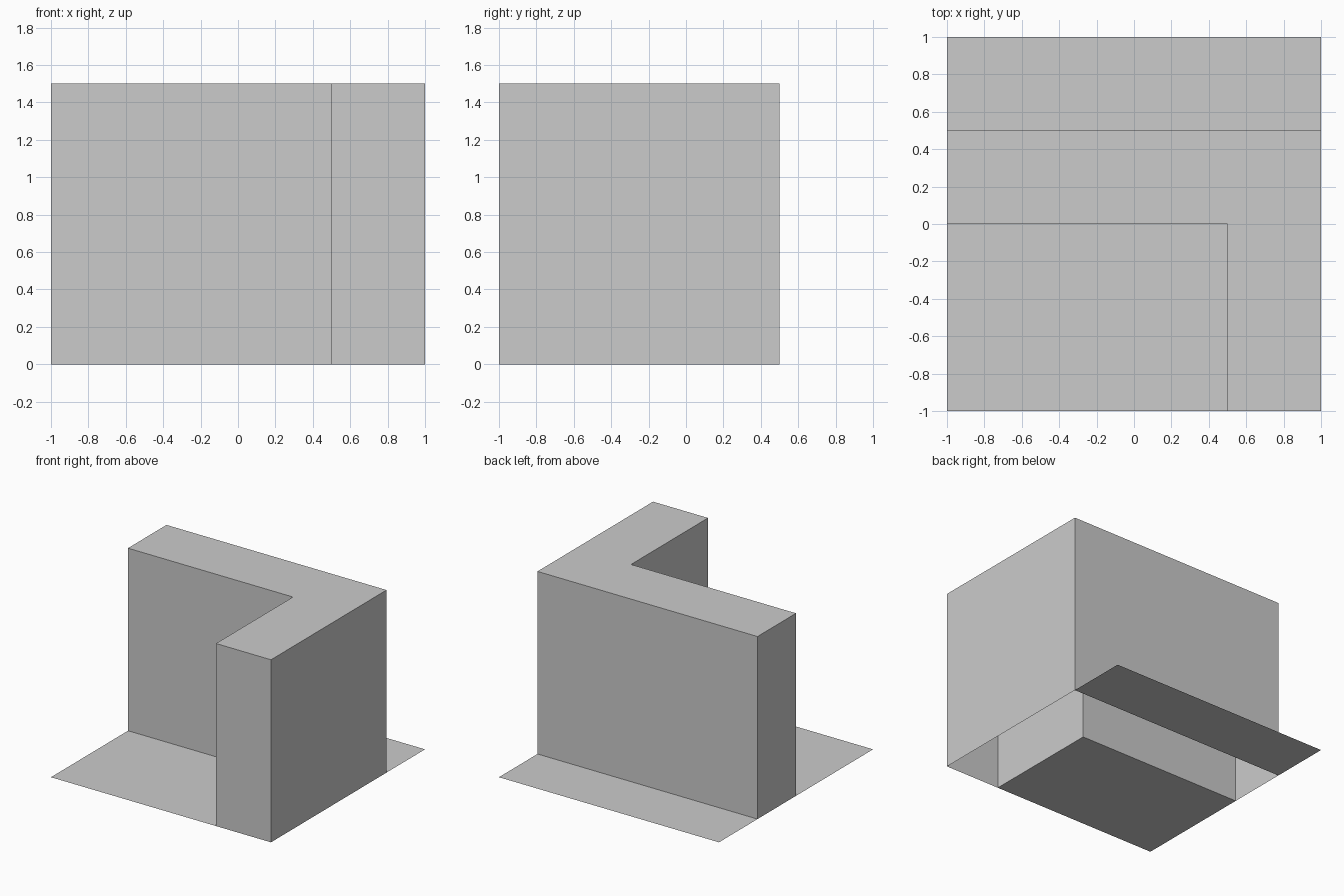
import bpy
import bmesh

cube = bpy.data.objects.get("Cube")
if cube:
    bpy.data.objects.remove(cube, do_unlink=True)

# Single plain grey
grey = bpy.data.materials.new("light_grey")
grey.use_nodes = True
colour = (0.6, 0.6, 0.6, 1)
grey.diffuse_color = colour
grey.node_tree.nodes["Principled BSDF"].inputs["Base Color"].default_value = colour


def build(name, outline, height=0):
    """Flat sheet from an outline, or an open-bottomed block when given a height."""
    bm = bmesh.new()
    base = bm.faces.new([bm.verts.new((x, y, 0)) for x, y in outline])
    if height:
        result = bmesh.ops.extrude_face_region(bm, geom=[base])
        top = [v for v in result["geom"] if isinstance(v, bmesh.types.BMVert)]
        bmesh.ops.translate(bm, verts=top, vec=(0, 0, height))
        bmesh.ops.recalc_face_normals(bm, faces=bm.faces)
        # Leave the underside open
        under = [f for f in bm.faces if all(abs(v.co.z) < 1e-5 for v in f.verts)]
        bmesh.ops.delete(bm, geom=under, context="FACES_ONLY")
        # Outward normals: the cap must face up
        cap = max(bm.faces, key=lambda f: f.calc_center_median().z)
        if cap.normal.z < 0:
            bmesh.ops.reverse_faces(bm, faces=bm.faces)
    mesh = bpy.data.meshes.new(name)
    bm.to_mesh(mesh)
    bm.free()
    mesh.materials.append(grey)
    obj = bpy.data.objects.new(name, mesh)
    bpy.context.collection.objects.link(obj)
    return obj


def rectangle(x0, x1, y0, y1):
    return [(x0, y0), (x1, y0), (x1, y1), (x0, y1)]


# Thick corner wall, L-shaped in plan
build("corner_wall",
      [(-1, 0), (0.5, 0), (0.5, -1), (1, -1), (1, 0.5), (-1, 0.5)], 1.5)

# Ground sheets inside and behind the corner
build("front_floor", rectangle(-1, 0.5, -1, 0))
build("back_floor", rectangle(-1, 1, 0.5, 1))
